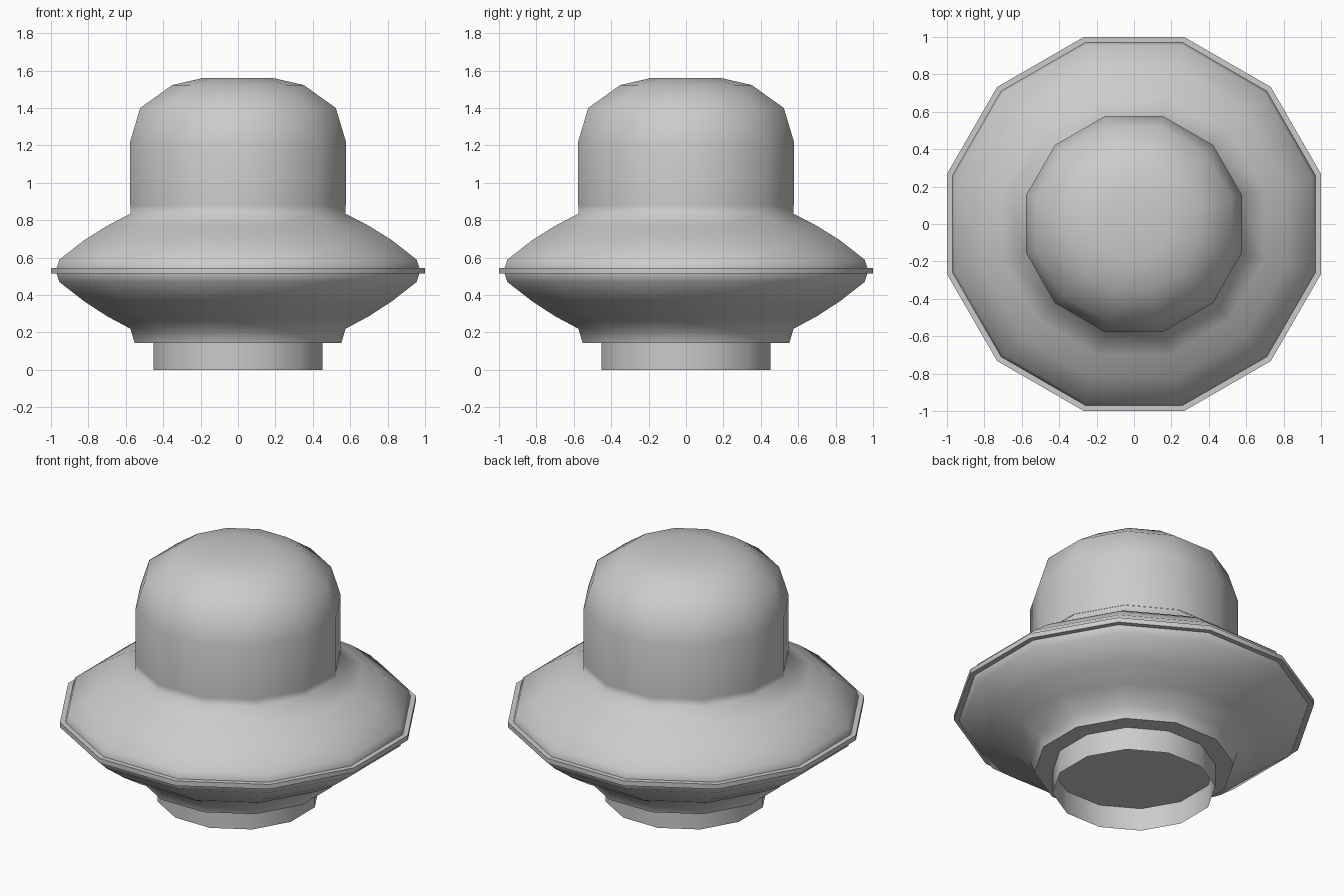
import bpy, bmesh, math

if "Cube" in bpy.data.objects:
    bpy.data.objects.remove(bpy.data.objects["Cube"])

SIDES = 12
APOTHEM = math.cos(math.pi / SIDES)   # profile radii are measured to the flat sides


def lathe(name, profile, closed=False, angle=40):
    """Spin (radius, z) points into a 12-sided smooth-shaded part; radius 0 makes a pole."""
    bm = bmesh.new()
    rings = []
    for r, z in profile:
        if r == 0:
            rings.append([bm.verts.new((0, 0, z))] * SIDES)
            continue
        ring = []
        for i in range(SIDES):
            a = (i + 0.5) * 2 * math.pi / SIDES
            ring.append(bm.verts.new((r / APOTHEM * math.cos(a),
                                      r / APOTHEM * math.sin(a), z)))
        rings.append(ring)
    pairs = list(zip(rings, rings[1:]))
    if closed:
        pairs.append((rings[-1], rings[0]))
    for lo, hi in pairs:
        for i in range(SIDES):
            j = (i + 1) % SIDES
            quad = [lo[i], lo[j], hi[j], hi[i]]
            bm.faces.new(list(dict.fromkeys(quad)))
    mesh = bpy.data.meshes.new(name)
    bm.to_mesh(mesh)
    bm.free()
    obj = bpy.data.objects.new(name, mesh)
    bpy.context.collection.objects.link(obj)
    bpy.ops.object.select_all(action='DESELECT')
    obj.select_set(True)
    bpy.context.view_layer.objects.active = obj
    bpy.ops.object.shade_smooth_by_angle(angle=math.radians(angle))
    return obj


# Saucer-shaped body with a flat underside and a short collar below the dome
lathe("saucer_body", [(0, 0.145), (0.45, 0.145), (0.553, 0.145), (0.575, 0.22),
                      (0.70, 0.287), (0.82, 0.365), (0.955, 0.47), (0.97, 0.515),
                      (0.97, 0.545), (0.955, 0.59), (0.82, 0.695), (0.70, 0.77),
                      (0.575, 0.835), (0.575, 0.88)], angle=65)

# Thin band around the widest part
lathe("rim_band", [(0.965, 0.515), (1.0, 0.515), (1.0, 0.545), (0.965, 0.545)], closed=True)

# Rounded dome
lathe("dome", [(0.577, 0.88), (0.577, 1.22), (0.523, 1.40), (0.352, 1.523),
               (0.19, 1.56), (0, 1.56)])

# Open base ring
lathe("base_ring", [(0.452, 0.0), (0.452, 0.145)])
